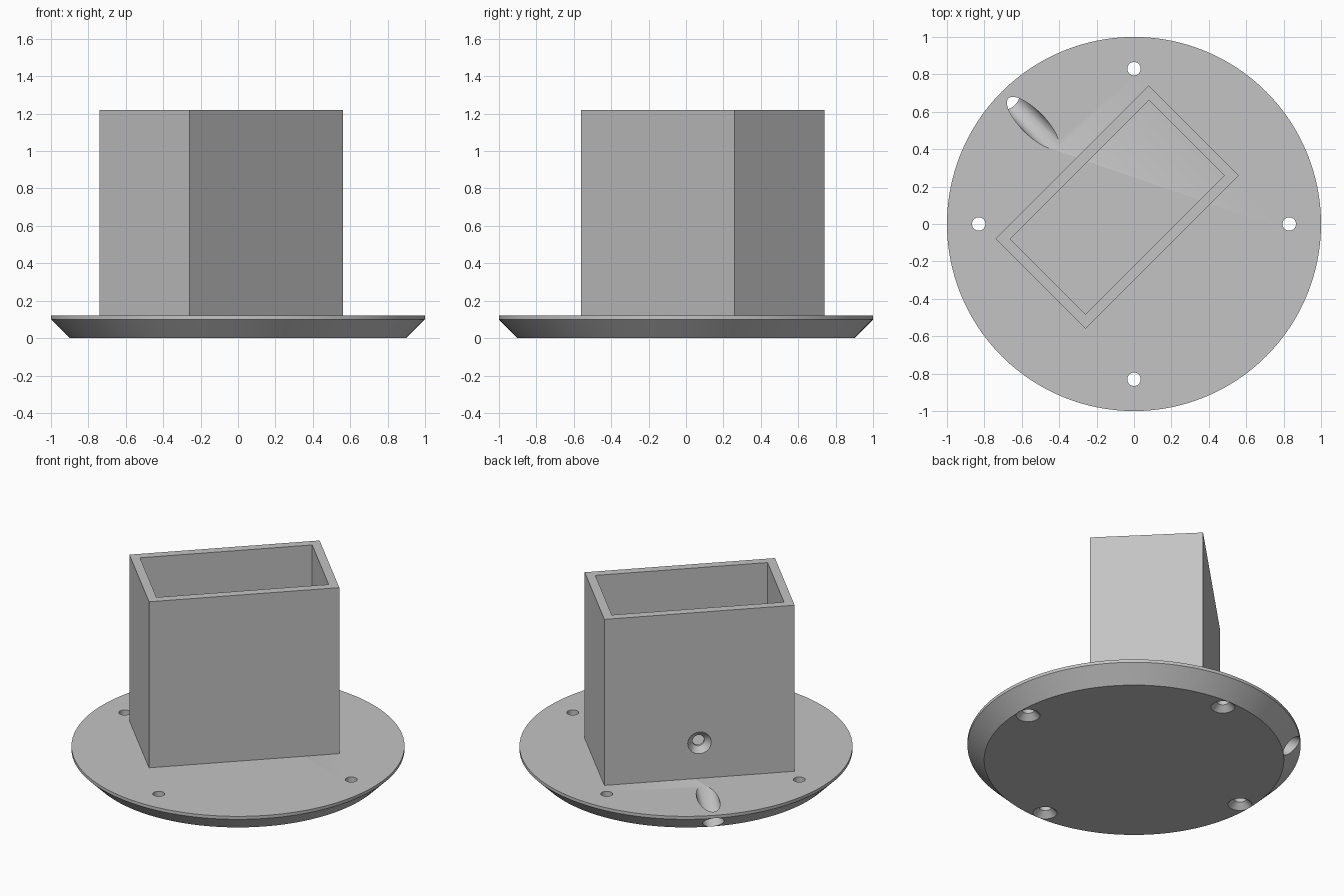
import bpy, bmesh
from math import pi, sin, cos, atan2, sqrt
from mathutils import Matrix, Vector

if "Cube" in bpy.data.objects:
    bpy.data.objects.remove(bpy.data.objects["Cube"], do_unlink=True)

GREY = 0.55
mat = bpy.data.materials.new("plain grey")
mat.use_nodes = True
mat.diffuse_color = (GREY, GREY, GREY, 1)
mat.node_tree.nodes["Principled BSDF"].inputs["Base Color"].default_value = (GREY, GREY, GREY, 1)

OUT = Vector((-1, 1, 0)).normalized()   # direction the drilled wall faces
PLATE_TOP = 0.12
HEIGHT = 1.22


def finish(name, bm, matrix=None):
    bmesh.ops.recalc_face_normals(bm, faces=bm.faces)
    me = bpy.data.meshes.new(name)
    bm.to_mesh(me)
    bm.free()
    me.materials.append(mat)
    ob = bpy.data.objects.new(name, me)
    bpy.context.collection.objects.link(ob)
    if matrix is not None:
        me.transform(matrix)
    return ob


def turned(name, profile, segments, matrix=None):
    """Closed solid of revolution about z from (radius, height) rings."""
    bm = bmesh.new()
    rings = [[bm.verts.new((r * cos(2 * pi * i / segments), r * sin(2 * pi * i / segments), z))
              for i in range(segments)] for r, z in profile]
    for low, high in zip(rings, rings[1:]):
        for i in range(segments):
            j = (i + 1) % segments
            bm.faces.new((low[i], low[j], high[j], high[i]))
    bm.faces.new(rings[0])
    bm.faces.new(rings[-1])
    return finish(name, bm, matrix)


def along(origin, direction):
    """Matrix that places a z-axis solid at origin, pointing along direction."""
    return Matrix.Translation(origin) @ direction.to_track_quat('Z', 'Y').to_matrix().to_4x4()


def cut(target, cutter):
    mod = target.modifiers.new("cut", 'BOOLEAN')
    mod.operation = 'DIFFERENCE'
    mod.solver = 'EXACT'
    mod.object = cutter
    bpy.context.view_layer.objects.active = target
    bpy.ops.object.modifier_apply(modifier=mod.name)
    bpy.data.objects.remove(cutter, do_unlink=True)


def smooth(ob):
    bpy.ops.object.select_all(action='DESELECT')
    ob.select_set(True)
    bpy.context.view_layer.objects.active = ob
    bpy.ops.object.shade_smooth_by_angle(angle=0.5)


# Countersunk screw hole cutter: wide mouth at z = 0, narrow shank above
SCREW = [(0.082, -0.01), (0.072, 0), (0.036, 0.036), (0.036, 0.2)]

# Round base plate with a chamfered underside
plate = turned("base_plate", [(0.9, 0), (1, 0.1), (1, PLATE_TOP)], 128)
for i in range(4):
    a = i * pi / 2
    spot = Matrix.Translation((0.83 * cos(a), 0.83 * sin(a), 0))
    cut(plate, turned("screw_cutter", SCREW, 32, spot))

# Slanted driver channel through the plate and out of the rim
slope = atan2(0.375, 1)
axis = OUT * cos(slope) - Vector((0, 0, sin(slope)))
middle = OUT * 0.765 + Vector((0, 0, PLATE_TOP))
cut(plate, turned("channel_cutter", [(0.065, -0.23), (0.065, 0.6)], 48, along(middle, axis)))
smooth(plate)

# Open rectangular socket standing diagonally on the plate
LONG, SHORT, WALL = 1.16, 0.68, 0.055
centre = OUT * 0.127
bm = bmesh.new()
loops = []
for inset in (0, WALL):
    x, y = LONG / 2 - inset, SHORT / 2 - inset
    for z in (PLATE_TOP - 0.02, HEIGHT):
        loops.append([bm.verts.new(p) for p in ((-x, -y, z), (x, -y, z), (x, y, z), (-x, y, z))])
outer_low, outer_top, inner_low, inner_top = loops
for a, b in ((outer_low, outer_top), (outer_top, inner_top),
             (inner_top, inner_low), (inner_low, outer_low)):
    for i in range(4):
        j = (i + 1) % 4
        bm.faces.new((a[i], a[j], b[j], b[i]))
socket = finish("rectangular_socket", bm,
                Matrix.Translation(centre) @ Matrix.Rotation(pi / 4, 4, 'Z'))

# Countersunk clamping hole in the drilled wall
mouth = centre + OUT * SHORT / 2 + Vector((0, 0, 0.355))
cut(socket, turned("clamp_cutter", SCREW, 32, along(mouth, -OUT)))
smooth(socket)
